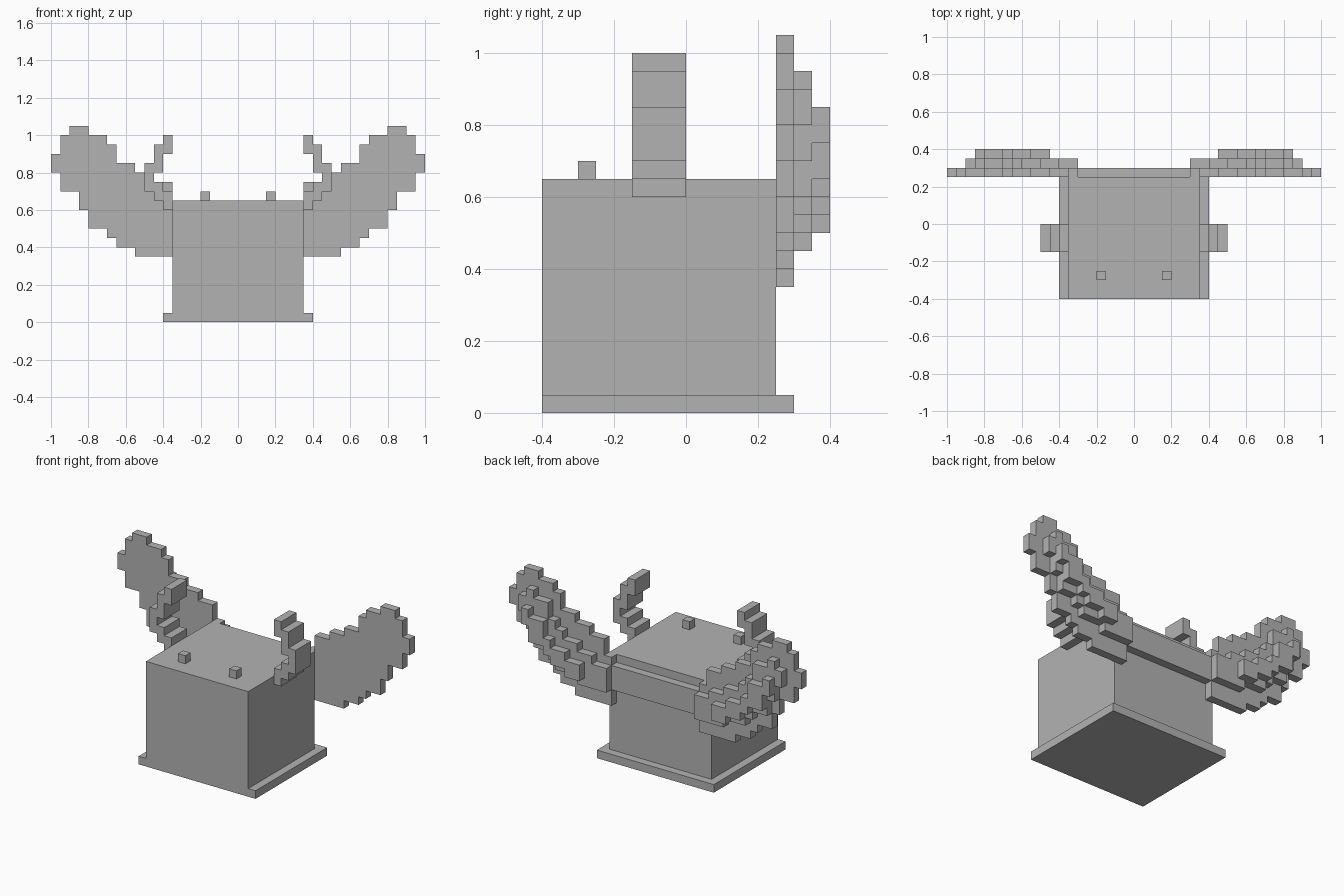
import bpy
import bmesh

U = 0.05  # edge length of one block

cube = bpy.data.objects.get("Cube")
if cube:
    bpy.data.objects.remove(cube, do_unlink=True)

grey = bpy.data.materials.new("plain grey")
grey.use_nodes = True
COLOUR = (0.45, 0.45, 0.45, 1)
grey.diffuse_color = COLOUR
grey.node_tree.nodes["Principled BSDF"].inputs["Base Color"].default_value = COLOUR


def block(x, y, z):
    """Set of grid cells filling three (start, end) ranges."""
    return {(i, j, k) for i in range(*x) for j in range(*y) for k in range(*z)}


def columns(rows, y):
    """Union of upright columns given as (x start, x end, bottom, top)."""
    cells = set()
    for left, right, low, high in rows:
        cells |= block((left, right), y, (low, high))
    return cells


def build(name, cells, mirrored=False):
    """Skin the outside of a set of cells and merge its flat faces."""
    bm = bmesh.new()
    corners = {}

    def vert(p):
        if p not in corners:
            corners[p] = bm.verts.new([c * U for c in p])
        return corners[p]

    for cell in sorted(cells):
        for axis in range(3):
            for side in (0, 1):
                near = list(cell)
                near[axis] += 1 if side else -1
                if tuple(near) in cells:
                    continue
                quad = []
                for a, b in ((0, 0), (1, 0), (1, 1), (0, 1)):
                    p = list(cell)
                    p[axis] += side
                    p[(axis + 1) % 3] += a
                    p[(axis + 2) % 3] += b
                    quad.append(vert(tuple(p)))
                bm.faces.new(quad if side else quad[::-1])
    bmesh.ops.dissolve_limit(bm, angle_limit=0.01, verts=bm.verts, edges=bm.edges)
    mesh = bpy.data.meshes.new(name)
    bm.to_mesh(mesh)
    bm.free()
    mesh.materials.append(grey)
    obj = bpy.data.objects.new(name, mesh)
    bpy.context.collection.objects.link(obj)
    if mirrored:
        mod = obj.modifiers.new("Mirror", "MIRROR")
        mod.use_mirror_merge = False
    return obj


# Head block on its thin plate, with the band behind
build("base_plate", block((-8, 8), (-8, 6), (0, 1)))
build("head", block((-7, 7), (-8, 5), (1, 13)))
build("back_band", block((-6, 6), (5, 6), (9, 12)))

# Small studs on top, near the front
build("studs", block((3, 4), (-6, -5), (13, 14)), mirrored=True)

# Horns: stepped hooks curling out and back in
horn = columns([(7, 8, 12, 14), (8, 9, 13, 15), (9, 10, 14, 17),
                (8, 9, 16, 19), (7, 8, 18, 20)], (-3, 0))
build("horns", horn, mirrored=True)

# Ears: three stacked layers, each smaller than the one in front
front_layer = [(6, 7, 7, 13), (7, 9, 7, 15), (9, 11, 7, 16), (11, 13, 8, 17),
               (13, 14, 9, 19), (14, 16, 10, 20), (16, 17, 12, 21),
               (17, 18, 14, 21), (18, 19, 14, 20), (19, 20, 16, 18)]
middle_layer = [(6, 8, 9, 12), (8, 10, 9, 13), (10, 12, 10, 14), (12, 13, 10, 15),
                (13, 14, 11, 16), (14, 16, 12, 18), (16, 17, 14, 19),
                (17, 18, 16, 18)]
rear_layer = [(9, 11, 10, 12), (11, 13, 11, 13), (13, 14, 12, 14),
              (14, 16, 13, 16), (16, 17, 15, 17)]
ear = set()
for depth, rows in enumerate((front_layer, middle_layer, rear_layer)):
    ear |= columns(rows, (5 + depth, 6 + depth))
build("ears", ear, mirrored=True)
